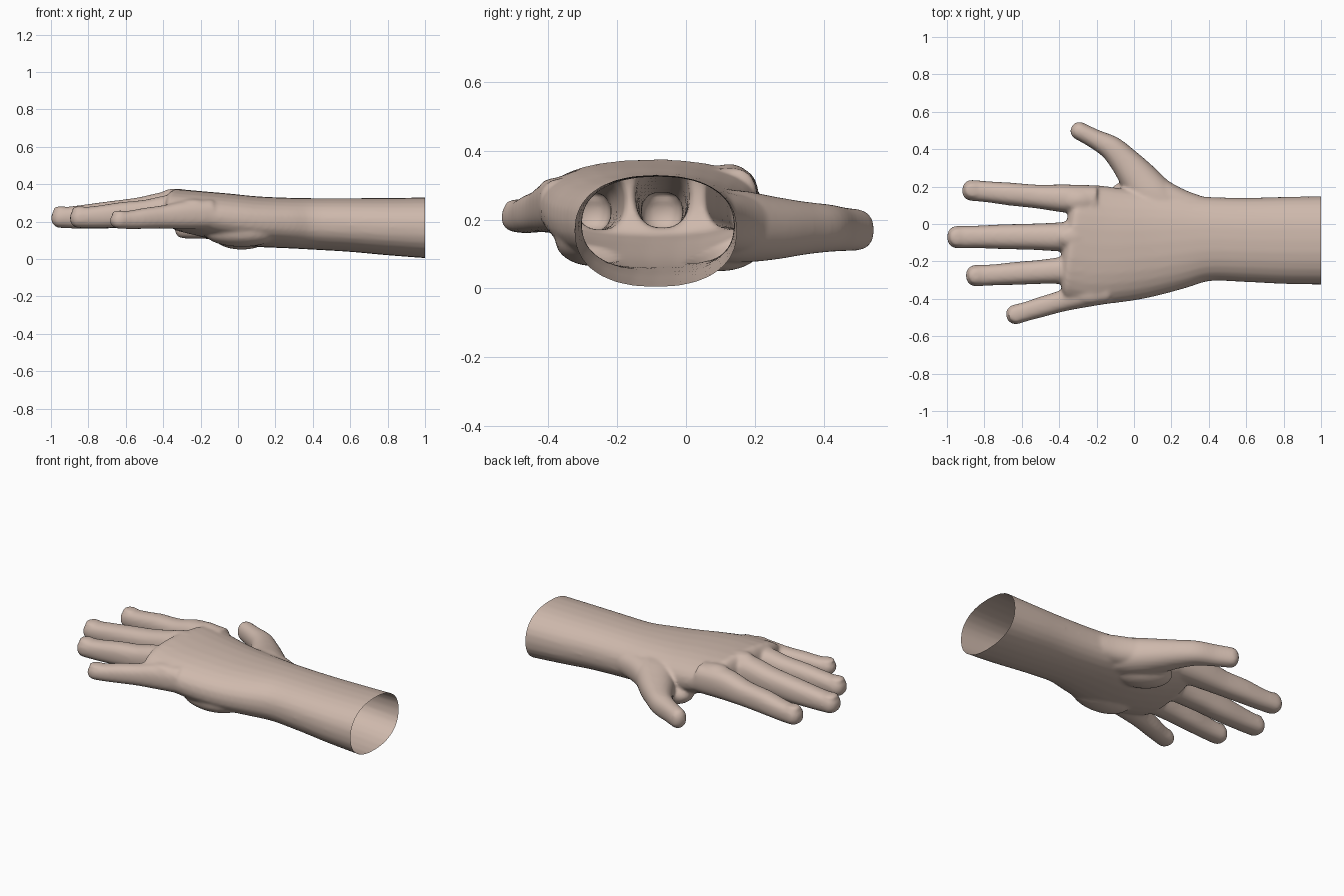
import bpy, bmesh, math
from mathutils import Vector, Matrix

if "Cube" in bpy.data.objects:
    bpy.data.objects.remove(bpy.data.objects["Cube"])

skin = bpy.data.materials.new("skin")
skin.use_nodes = True
colour = (0.62, 0.485, 0.415, 1)
skin.diffuse_color = colour
skin.node_tree.nodes["Principled BSDF"].inputs["Base Color"].default_value = colour

SIDES = 28
bm = bmesh.new()


def smooth_path(sections, steps=4):
    """Catmull-Rom through the sections."""
    vs = [Vector(s) for s in sections]
    vs = [2 * vs[0] - vs[1]] + vs + [2 * vs[-1] - vs[-2]]
    out = []
    for a, b, c, d in zip(vs, vs[1:], vs[2:], vs[3:]):
        for k in range(steps):
            t = k / steps
            out.append(0.5 * (2 * b + (c - a) * t + (2 * a - 5 * b + 4 * c - d) * t * t
                              + (3 * b - a - 3 * c + d) * t ** 3))
    return out + [vs[-2]]


def limb(sections, power, dome):
    """Closed tube through (x, y, z, half width, half height), with a rounded end."""
    path = smooth_path([Vector(s) for s in sections])
    heading = (path[-1] - path[-2]).copy()
    heading = Vector(heading[:3]).normalized()
    last = path[-1].copy()
    for k in range(1, 6):
        a = k / 6 * math.pi / 2
        p = Vector(last[:3]) + heading * dome * math.sin(a)
        path.append(Vector((*p, last[3] * math.cos(a), last[4] * math.cos(a))))
    rings = []
    for i, s in enumerate(path):
        along = path[min(i + 1, len(path) - 1)] - path[max(i - 1, 0)]
        side = Vector((-along[1], along[0], 0)).normalized()
        ring = []
        for k in range(SIDES):
            a = 2 * math.pi * k / SIDES
            c, n = math.cos(a), math.sin(a)
            u = math.copysign(abs(c) ** (2 / power), c) * s[3]
            v = math.copysign(abs(n) ** (2 / power), n) * s[4]
            ring.append(bm.verts.new(Vector(s[:3]) + side * u + Vector((0, 0, v))))
        rings.append(ring)
    for r, q in zip(rings, rings[1:]):
        for k in range(SIDES):
            j = (k + 1) % SIDES
            bm.faces.new((r[k], r[j], q[j], q[k]))
    bm.faces.new(rings[0][::-1])
    bm.faces.new(rings[-1])


def pad(centre, size, turn=0):
    """Flattened ball, for fleshy pads and nails."""
    m = Matrix.Translation(centre) @ Matrix.Rotation(turn, 4, 'Z') @ Matrix.Diagonal((*size, 1))
    bmesh.ops.create_uvsphere(bm, u_segments=24, v_segments=16, radius=1, matrix=m)


# forearm, wrist and palm: x, y min, y max, z min, z max
body = [(1.06, -.325, .15, .0, .33), (.8, -.32, .145, .02, .326), (.6, -.31, .14, .038, .325),
        (.4, -.305, .145, .05, .325), (.25, -.345, .165, .058, .328), (.1, -.385, .18, .065, .335),
        (-.05, -.415, .19, .085, .35), (-.2, -.43, .207, .12, .363), (-.32, -.405, .212, .15, .374)]
limb([(x, (a + b) / 2, (c + d) / 2, (b - a) / 2, (d - c) / 2) for x, a, b, c, d in body], 2.3, .06)

# fingers: base, knuckle joints and tip as x, y, z, half width, half height
fingers = {
    "index": [(-.2, .125, .26, .082, .09), (-.38, .137, .262, .074, .088), (-.52, .147, .245, .063, .072),
              (-.66, .16, .238, .061, .068), (-.78, .172, .226, .056, .06), (-.87, .18, .222, .056, .055)],
    "middle": [(-.2, -.055, .265, .085, .09), (-.38, -.068, .268, .078, .092), (-.54, -.068, .25, .07, .078),
               (-.7, -.068, .235, .066, .072), (-.84, -.069, .225, .06, .063), (-.95, -.07, .22, .06, .054)],
    "ring": [(-.2, -.235, .258, .08, .085), (-.38, -.248, .255, .072, .085), (-.5, -.256, .243, .064, .073),
             (-.63, -.264, .235, .061, .068), (-.75, -.272, .225, .056, .06), (-.85, -.276, .22, .057, .054)],
    "little": [(-.14, -.355, .24, .07, .08), (-.29, -.385, .235, .065, .075), (-.4, -.416, .225, .056, .062),
               (-.5, -.445, .217, .054, .056), (-.57, -.466, .21, .051, .05), (-.635, -.484, .207, .053, .045)],
}
for rows in fingers.values():
    limb(rows, 2.4, .05)
    x, y, z, w, h = rows[-1]
    turn = math.atan2(y - rows[-2][1], x - rows[-2][0])
    pad((x + .005, y, z + h - .004), (.045, w * .72, .011), turn)

# thumb, and the web running back to the wrist
limb([(.2, .06, .185, .10, .10), (.1, .15, .18, .115, .105), (.02, .25, .175, .1, .092),
      (-.05, .335, .175, .08, .078), (-.12, .405, .175, .066, .07), (-.21, .455, .172, .052, .064),
      (-.295, .499, .17, .048, .06)], 2.2, .045)
limb([(.38, .08, .19, .06, .07), (.24, .11, .19, .08, .085), (.12, .165, .185, .09, .085),
      (.03, .25, .18, .08, .07)], 2.2, .06)

# fleshy pads under the thumb and the little finger side of the palm
pad((.02, .1, .13), (.17, .11, .08), -.5)
pad((.02, -.27, .14), (.2, .11, .075))

# knuckles on the back of the hand
for x, y, z in [(-.3, .125, .335), (-.33, -.07, .35), (-.3, -.24, .335), (-.24, -.375, .295)]:
    pad((x, y, z), (.08, .05, .026))

bmesh.ops.recalc_face_normals(bm, faces=bm.faces)
mesh = bpy.data.meshes.new("hand")
bm.to_mesh(mesh)
bm.free()
hand = bpy.data.objects.new("hand", mesh)
bpy.context.collection.objects.link(hand)
bpy.context.view_layer.objects.active = hand
hand.select_set(True)

# fuse everything into one skin
remesh = hand.modifiers.new("fuse", 'REMESH')
remesh.mode = 'VOXEL'
remesh.voxel_size = .01
soften = hand.modifiers.new("soften", 'SMOOTH')
soften.factor = .5
soften.iterations = 8
for name in ("fuse", "soften"):
    bpy.ops.object.modifier_apply(modifier=name)

# open the sleeve end of the forearm
bm = bmesh.new()
bm.from_mesh(hand.data)
bmesh.ops.bisect_plane(bm, geom=bm.verts[:] + bm.edges[:] + bm.faces[:],
                       plane_co=(1, 0, 0), plane_no=(1, 0, 0), clear_outer=True)
bm.to_mesh(hand.data)
bm.free()
hand.data.materials.clear()
hand.data.materials.append(skin)
bpy.ops.object.shade_smooth_by_angle(angle=math.radians(50))
